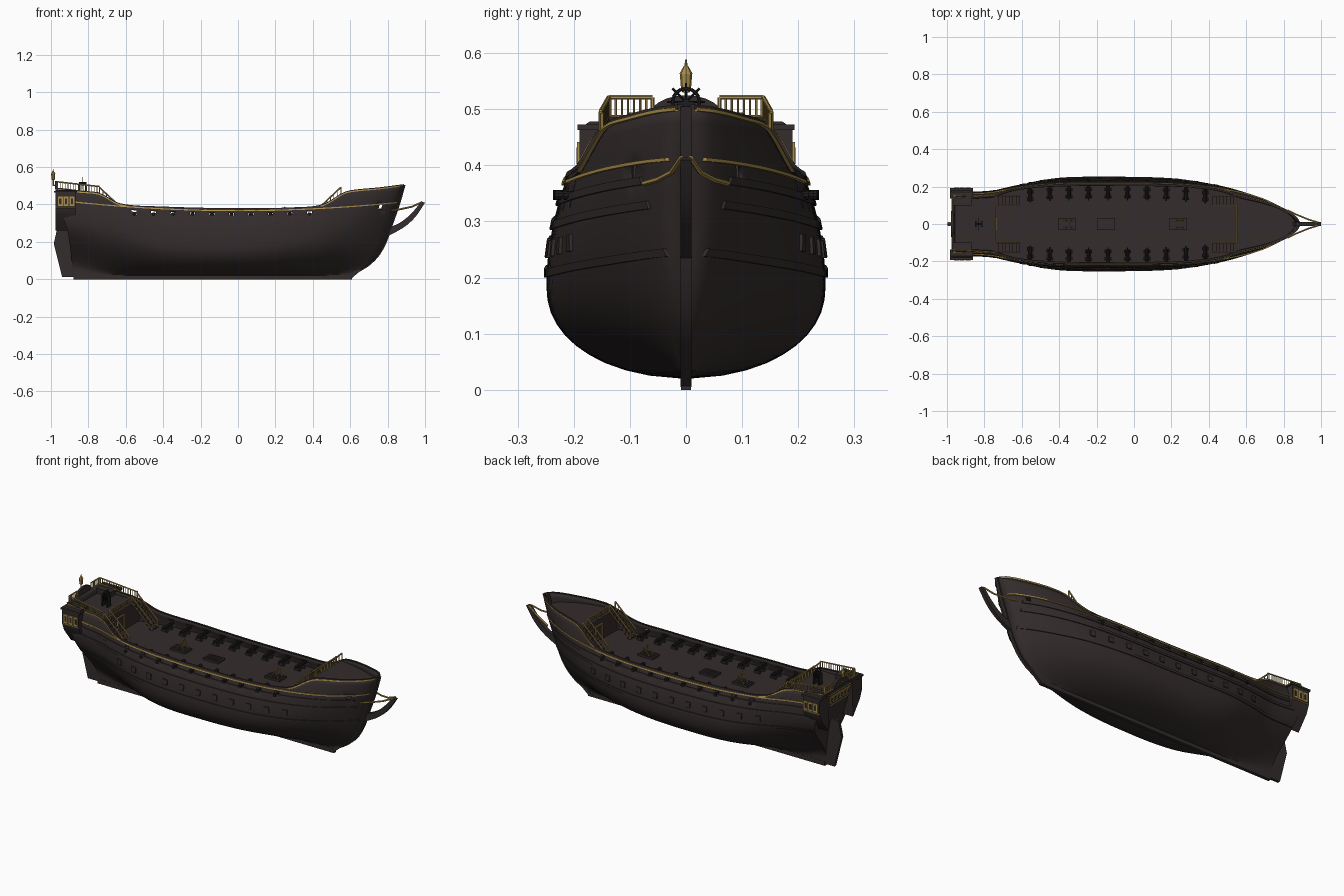
import bpy, bmesh, math
from mathutils import Vector, Matrix

if "Cube" in bpy.data.objects:
    bpy.data.objects.remove(bpy.data.objects["Cube"])


def material(name, rgb):
    m = bpy.data.materials.new(name)
    m.use_nodes = True
    m.diffuse_color = (*rgb, 1)
    m.node_tree.nodes["Principled BSDF"].inputs["Base Color"].default_value = (*rgb, 1)
    return m


WOOD = material("dark wood", (.034, .025, .025))
GOLD = material("old gold", (.40, .27, .07))
IRON = material("black iron", (.012, .012, .013))


def finish(bm, name, mat, recalc=True):
    if recalc:
        bmesh.ops.recalc_face_normals(bm, faces=bm.faces)
    mesh = bpy.data.meshes.new(name)
    bm.to_mesh(mesh)
    bm.free()
    mesh.materials.append(mat)
    ob = bpy.data.objects.new(name, mesh)
    bpy.context.collection.objects.link(ob)
    bpy.ops.object.select_all(action='DESELECT')
    ob.select_set(True)
    bpy.context.view_layer.objects.active = ob
    bpy.ops.object.shade_smooth_by_angle(angle=math.radians(35))
    return ob


def box(bm, c, size):
    bmesh.ops.create_cube(bm, size=1, matrix=Matrix.Translation(c) @ Matrix.Diagonal((*size, 1)))


def rod(bm, a, b, r, r2=None, n=6):
    a, b = Vector(a), Vector(b)
    d = b - a
    m = Matrix.Translation((a + b) / 2) @ d.to_track_quat('Z', 'Y').to_matrix().to_4x4()
    bmesh.ops.create_cone(bm, cap_ends=True, segments=n, radius1=r,
                          radius2=r if r2 is None else r2, depth=d.length, matrix=m)


def prism(bm, pts, vec):
    lo = [bm.verts.new(p) for p in pts]
    hi = [bm.verts.new(Vector(p) + Vector(vec)) for p in pts]
    n = len(pts)
    bm.faces.new(lo)
    bm.faces.new(hi[::-1])
    for i in range(n):
        bm.faces.new((lo[i], hi[i], hi[(i + 1) % n], lo[(i + 1) % n]))


def balustrade(bm, a, b, h, n):
    a, b, up = Vector(a), Vector(b), Vector((0, 0, h))
    rod(bm, a, b, .0025)
    rod(bm, a + up, b + up, .004)
    for i in range(n + 1):
        p = a.lerp(b, i / n)
        rod(bm, p, p + up, .0035 if i in (0, n) else .002)


# smooth interpolation through a few control points
def curve(*p):
    def slope(i):
        i0, i1 = max(i - 1, 0), min(i + 1, len(p) - 1)
        return (p[i1][1] - p[i0][1]) / (p[i1][0] - p[i0][0])

    def f(x):
        if x <= p[0][0]:
            return p[0][1]
        for i in range(len(p) - 1):
            if x <= p[i + 1][0]:
                d = p[i + 1][0] - p[i][0]
                t = (x - p[i][0]) / d
                s = t * t * (3 - 2 * t)
                return (p[i][1] * (1 - s) + p[i + 1][1] * s
                        + d * t * (1 - t) * ((1 - t) * slope(i) - t * slope(i + 1)))
        return p[-1][1]
    return f


# hull lines: stern and stem profiles, sheer, beam, widest height, fullness
stern = curve((.02, -.88), (.25, -.91), (.35, -.94), (.5, -.975))
stem = curve((0, .6), (.02, .61), (.06, .68), (.12, .745), (.2, .79), (.3, .825), (.4, .86), (.505, .89))
sheer = curve((-.98, .487), (-.85, .47), (-.74, .457), (-.63, .402), (-.4, .385), (0, .376),
              (.3, .381), (.45, .397), (.57, .463), (.63, .476), (.75, .487), (.89, .505))
beam = curve((0, .165), (.1, .175), (.16, .2), (.25, .232), (.33, .246), (.5, .248), (.65, .24),
             (.75, .217), (.82, .19), (.9, .14), (.95, .095), (.985, .05), (1, .012))
widest = curve((0, .34), (.15, .28), (.3, .2), (.6, .19), (.8, .25), (.9, .33), (1, .42))
fullness = curve((0, 2.6), (.12, 1.3), (.3, .6), (.5, .5), (.7, .55), (.85, .7), (1, .9))


def station(x, z):
    return (x - stern(z)) / (stem(z) - stern(z))


def half_width(x, z):
    u = min(max(station(x, z), 0), 1)
    zm = widest(u)
    if z > zm:
        return max(beam(u) - (z - zm) ** 2, .008)
    t = max((z - .02) / (zm - .02), 0)
    return max(beam(u) * (1 - (1 - t) ** 2.2) ** fullness(u), .008)


# hull shell with open gun ports and hawse holes
ports = [-.555 + .104 * i for i in range(10)]
levels = [.76 * (k / 14) ** 1.5 for k in range(15)] + [.81, .875, .945, 1]
top = len(levels)
gaps, columns = {}, []
for x, z, r, row in [(x, .35, .013, top - 3) for x in ports] + [(.765, .39, .01, top - 5)]:
    lo, hi = station(x - r, z), station(x + r, z)
    gaps[lo] = row
    columns += [lo, hi]
edges = list(columns)
columns += [k / 70 for k in range(71) if all(abs(k / 70 - e) > .005 for e in edges)
            and not any(edges[i] < k / 70 < edges[i + 1] for i in range(0, len(edges), 2))]
columns.sort()
order = [(-1, r) for r in reversed(range(top))] + [(1, r) for r in range(top)]
bm = bmesh.new()
grid = []
for u in columns:
    line = []
    for side, r in order:
        x = -.9 + 1.8 * u
        for _ in range(8):
            z = .02 + (sheer(x) - .02) * levels[r]
            x = stern(z) + u * (stem(z) - stern(z))
        line.append(bm.verts.new((x, side * half_width(x, z), z)))
    grid.append(line)
for i in range(len(columns) - 1):
    for j in range(len(order) - 1):
        same = order[j][0] == order[j + 1][0]
        if same and gaps.get(columns[i]) == min(order[j][1], order[j + 1][1]):
            continue
        bm.faces.new((grid[i][j], grid[i][j + 1], grid[i + 1][j + 1], grid[i + 1][j]))
for j in range(top - 1):
    k = len(order) - 1 - j
    bm.faces.new((grid[0][j], grid[0][k], grid[0][k - 1], grid[0][j + 1]))
hull = finish(bm, "hull", WOOD, False)
solid = hull.modifiers.new("planking", 'SOLIDIFY')
solid.thickness, solid.offset = .009, -1


# raised strips that follow the hull on both sides
def strip(bm, height, x0, x1, tall, out, n=40):
    for side in (-1, 1):
        rings = []
        for i in range(n + 1):
            x = x0 + (x1 - x0) * i / n
            z = height(x)
            ring = []
            for dz, o in ((-1, -.005), (-1, out), (1, out), (1, -.005)):
                zz = z + dz * tall / 2
                ring.append(bm.verts.new((x, side * (half_width(x, zz) + o), zz)))
            rings.append(ring)
        for a, b in zip(rings, rings[1:]):
            for k in range(4):
                bm.faces.new((a[k], a[(k + 1) % 4], b[(k + 1) % 4], b[k]))
        bm.faces.new(rings[0])
        bm.faces.new(rings[-1])


def rising(z0):
    return lambda x: z0 + .06 * x * x


bm = bmesh.new()
for z0 in (.207, .292, .335):
    strip(bm, rising(z0), -.9, .79, .014, .005)
finish(bm, "wales", WOOD)
bm = bmesh.new()
for i in range(11):
    x = -.6 + .104 * i
    strip(bm, rising(.25), x - .014, x + .014, .03, .006, 2)
finish(bm, "lower_port_lids", WOOD)
bm = bmesh.new()
strip(bm, sheer, -.965, .885, .008, .004, 90)
finish(bm, "cap_rail", WOOD)
bm = bmesh.new()
strip(bm, rising(.367), -.93, .85, .006, .006, 60)
for x0, x1 in ((-.965, -.6), (.44, .882)):
    strip(bm, lambda x: sheer(x) - .004, x0, x1, .006, .007)
finish(bm, "gilded_mouldings", GOLD)

# keel, stem, rudder and head knee
bm = bmesh.new()
box(bm, (-.135, 0, .0125), (1.49, .018, .025))
zs = [.5 * k / 16 + .005 for k in range(17)]
prism(bm, [(stem(z) + .006, -.01, z) for z in zs] + [(stem(z) - .025, -.01, z) for z in reversed(zs)], (0, .02, 0))
prism(bm, [(x, -.008, z) for x, z in ((-.87, .012), (-.94, .012), (-.985, .19), (-.965, .28), (-.91, .28))],
      (0, .016, 0))
upper = curve((.79, .27), (.87, .305), (.93, .355), (.98, .415))
lower = curve((.79, .225), (.89, .28), (.95, .335), (1, .41))
prism(bm, [(.79 + .019 * k, -.01, upper(.79 + .019 * k)) for k in range(11)]
      + [(1 - .021 * k, -.01, lower(1 - .021 * k)) for k in range(11)], (0, .02, 0))
finish(bm, "keel_and_rudder", WOOD)
bm = bmesh.new()
for s in (-1, 1):
    path = [(.82, s * .075, .368), (.87, s * .05, .375), (.93, s * .025, .388), (.985, s * .008, .413)]
    for a, b in zip(path, path[1:]):
        rod(bm, a, b, .005)
finish(bm, "head_rails", GOLD)


# decks and bulkheads
MAIN, POOP, FORE = .325, .45, .452
bm = bmesh.new()
for x0, x1, z in ((-.76, .57, MAIN), (-.96, -.74, POOP), (.55, .865, FORE)):
    xs = [x0 + (x1 - x0) * k / 30 for k in range(31)]
    w = [max(half_width(x, z) - .004, .004) for x in xs]
    prism(bm, [(x, y, z) for x, y in zip(xs, w)] + [(x, -y, z) for x, y in zip(xs[::-1], w[::-1])], (0, 0, -.01))
for x, z, t in ((-.74, POOP, -.01), (.55, FORE, .01)):
    a, b = half_width(x, MAIN) - .005, half_width(x, z) - .005
    prism(bm, [(x, -a, MAIN), (x, a, MAIN), (x, b, z), (x, -b, z)], (t, 0, 0))
finish(bm, "decks", WOOD)

# stairs, rails and door frames
steps, gilt = bmesh.new(), bmesh.new()
for xt, xb, deck in ((-.74, -.61, POOP), (.55, .42, FORE)):
    for s in (-1, 1):
        for k in range(7):
            t = (k + .5) / 7
            box(steps, (xb + (xt - xb) * t, s * .125, MAIN + (deck - MAIN) * t), (.02, .05, .008))
        for y in (.1, .15):
            balustrade(gilt, (xb, s * y, MAIN + .01), (xt, s * y, deck + .005), .035, 7)
    balustrade(gilt, (xt, -.1, deck + .003), (xt, .1, deck + .003), .035, 16)
    d = math.copysign(.003, xb - xt)
    for y in (-.03, .03):
        rod(gilt, (xt + d, y, MAIN), (xt + d, y, MAIN + .09), .004)
    rod(gilt, (xt + d, -.03, MAIN + .09), (xt + d, .03, MAIN + .09), .004)
for s in (-1, 1):
    balustrade(gilt, (-.965, s * .138, .487), (-.74, s * .152, .462), .034, 16)
    balustrade(gilt, (-.968, s * .06, .487), (-.968, s * .136, .487), .034, 7)
finish(steps, "stairs", WOOD)
finish(gilt, "balustrades", GOLD)

# quarter galleries, taffrail and stern windows
bm, gilt, panes = bmesh.new(), bmesh.new(), bmesh.new()
for s in (-1, 1):
    prism(bm, [(-.975, s * y, z) for y, z in
               ((.1, .478), (.172, .478), (.19, .465), (.19, .385), (.172, .34), (.11, .26))], (.105, 0, 0))
    box(bm, (-.922, s * .165, .468), (.122, .056, .01))
    for k in range(3):
        x = -.95 + .031 * k
        box(gilt, (x, s * .19, .417), (.027, .008, .05))
        box(panes, (x, s * .191, .417), (.012, .009, .03))
    rod(gilt, (-.975, s * .19, .385), (-.87, s * .19, .385), .003)
prism(bm, [(-.978, .07 * math.cos(k * math.pi / 12), .48 + .045 * math.sin(k * math.pi / 12))
           for k in range(13)], (.012, 0, 0))
for k in range(-4, 5):
    for target, w, z0, z1, out in ((gilt, .012, .392, .44, .005), (panes, .006, .402, .43, .006)):
        y = k * .03
        prism(target, [(stern(z) - out, y + d, z) for d, z in ((-w, z0), (w, z0), (w, z1), (-w, z1))], (.008, 0, 0))
for z in (.38, .452, .484):
    rod(gilt, (stern(z) - .003, -.145, z), (stern(z) - .003, .145, z), .003)
finish(bm, "stern_galleries", WOOD)
finish(gilt, "gallery_window_frames", GOLD)
finish(panes, "gallery_panes", WOOD)

# stern lantern
bm = bmesh.new()
x = -.988
for z0, z1, r0, r1 in ((.5, .53, .003, .003), (.53, .537, .006, .011), (.537, .563, .009, .011),
                       (.563, .577, .012, .004), (.577, .59, .003, .001)):
    rod(bm, (x, 0, z0), (x, 0, z1), r0, r1, 8)
rod(bm, (x, 0, .505), (-.965, 0, .495), .003)
finish(bm, "stern_lantern", GOLD)

# steering wheel
bm = bmesh.new()
rim = [Vector((-.83, math.cos(k * math.pi / 8), math.sin(k * math.pi / 8))) for k in range(16)]
at = [Vector((-.83, .024 * p.y, .513 + .024 * p.z)) for p in rim]
for k in range(16):
    rod(bm, at[k], at[(k + 1) % 16], .003)
    if k % 2 == 0:
        rod(bm, (-.83, 0, .513), (-.83, .034 * rim[k].y, .513 + .034 * rim[k].z), .002)
rod(bm, (-.85, 0, .513), (-.81, 0, .513), .006, n=8)
for dx in (-.016, .016):
    box(bm, (-.83 + dx, 0, .482), (.006, .03, .064))
finish(bm, "steering_wheel", IRON)

# deck hatches with gilded frames
bm, gilt = bmesh.new(), bmesh.new()
for x, framed in ((-.36, True), (-.15, False), (.235, True)):
    box(bm, (x, 0, MAIN + .005), (.095, .062, .012))
    for k in range(-3, 4):
        box(bm, (x + k * .012, 0, MAIN + .012), (.004, .05, .004))
    if framed:
        for s in (-1, 1):
            rod(gilt, (x - .02, s * .018, MAIN), (x + .015, s * .018, MAIN + .06), .003)
            rod(gilt, (x + .03, s * .018, MAIN), (x + .015, s * .018, MAIN + .06), .003)
        for z in (.025, .06):
            rod(gilt, (x + .015, -.018, MAIN + z), (x + .015, .018, MAIN + z), .003)
finish(bm, "deck_hatches", WOOD)
finish(gilt, "hatch_frames", GOLD)

# cannons on wheeled carriages
guns, carts = bmesh.new(), bmesh.new()
for x in ports:
    for s in (-1, 1):
        end = half_width(x, .347) + .014
        rod(guns, (x, s * (end - .1), .347), (x, s * end, .347), .011, .007, 10)
        rod(guns, (x, s * (end - .006), .347), (x, s * end, .347), .009, n=10)
        rod(guns, (x, s * (end - .11), .347), (x, s * (end - .1), .347), .004)
        box(carts, (x, s * (end - .07), .336), (.022, .06, .012))
        for d in (.05, .09):
            rod(carts, (x - .018, s * (end - d), .331), (x + .018, s * (end - d), .331), .007, n=8)
finish(guns, "cannons", IRON)
finish(carts, "cannon_carriages", WOOD)
